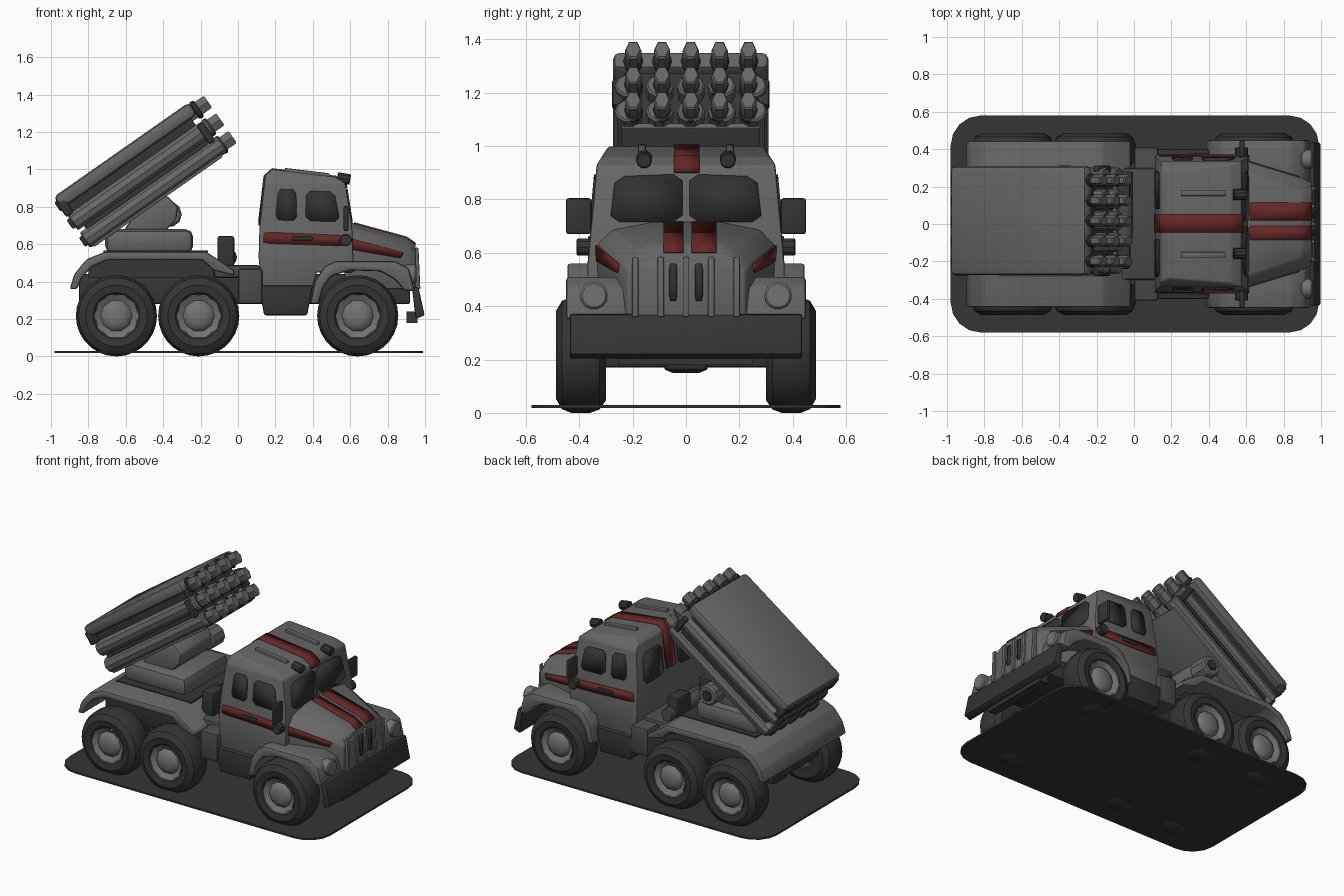
import bpy, bmesh, math
from mathutils import Matrix, Vector

cube = bpy.data.objects.get("Cube")
if cube:
    bpy.data.objects.remove(cube, do_unlink=True)


def material(name, r, g, b):
    m = bpy.data.materials.new(name)
    m.use_nodes = True
    m.diffuse_color = (r, g, b, 1)
    m.node_tree.nodes["Principled BSDF"].inputs["Base Color"].default_value = (r, g, b, 1)
    return m


BODY = material("body grey", .135, .135, .135)
LIGHT = material("light grey", .17, .17, .17)
MID = material("frame grey", .07, .07, .07)
DARK = material("dark grey", .035, .035, .035)
GLASS = material("dark glass", .032, .032, .032)
RED = material("stripe red", .13, .02, .02)
I = Matrix.Identity(4)


def finish(name, bm, mat, M=I, bevel=0, seg=2):
    bmesh.ops.recalc_face_normals(bm, faces=bm.faces)
    if bevel:
        edges = [e for e in bm.edges if e.calc_face_angle(0) > .35]
        bmesh.ops.bevel(bm, geom=edges, offset=bevel, segments=seg, affect='EDGES',
                        profile=.5, clamp_overlap=True)
    me = bpy.data.meshes.new(name)
    bm.to_mesh(me)
    bm.free()
    me.materials.append(mat)
    me.shade_smooth()
    me.set_sharp_from_angle(angle=math.radians(35))
    ob = bpy.data.objects.new(name, me)
    bpy.context.collection.objects.link(ob)
    ob.matrix_world = M
    return ob


def prism_mesh(profile, y0, y1):
    # closed xz profile extruded along y
    bm = bmesh.new()
    face = bm.faces.new([bm.verts.new((x, y0, z)) for x, z in profile])
    new = bmesh.ops.extrude_face_region(bm, geom=[face])["geom"]
    bmesh.ops.translate(bm, vec=(0, y1 - y0, 0),
                        verts=[v for v in new if isinstance(v, bmesh.types.BMVert)])
    return bm


def prism(name, profile, y0, y1, mat, bevel=0, M=I):
    return finish(name, prism_mesh(profile, y0, y1), mat, M, bevel)


def box(name, x0, x1, y0, y1, z0, z1, mat, bevel=0, M=I):
    return prism(name, [(x0, z0), (x1, z0), (x1, z1), (x0, z1)], y0, y1, mat, bevel, M)


def lathe(name, profile, mat, M=I, n=24):
    # (radius, height) profile spun round local z
    bm = bmesh.new()
    vs = [bm.verts.new((r, 0, h)) for r, h in profile]
    es = [bm.edges.new(p) for p in zip(vs, vs[1:])]
    bmesh.ops.spin(bm, geom=vs + es, cent=(0, 0, 0), axis=(0, 0, 1),
                   angle=math.tau, steps=n, use_merge=True)
    bmesh.ops.remove_doubles(bm, verts=bm.verts, dist=1e-5)
    return finish(name, bm, mat, M)


def rod(name, a, b, r, mat, n=12, M=I):
    a, b = Vector(a), Vector(b)
    h = (b - a).length
    turn = (b - a).to_track_quat('Z', 'Y').to_matrix().to_4x4()
    return lathe(name, [(0, 0), (r * .85, 0), (r, r * .15), (r, h - r * .15), (r * .85, h), (0, h)],
                 mat, M @ Matrix.Translation(a) @ turn, n)


def ribbon(name, pairs, mat):
    # thin plate laid along pairs of edge points
    bm = bmesh.new()
    rows = [[bm.verts.new(p) for p in pair] for pair in pairs]
    for (a, b), (c, d) in zip(rows, rows[1:]):
        bm.faces.new((a, b, d, c))
    ob = finish(name, bm, mat)
    mod = ob.modifiers.new("thickness", 'SOLIDIFY')
    mod.thickness, mod.offset = .009, 0


def pane(name, corners, place, mat=GLASS, cut=.14):
    # flat plate with clipped corners, placed on a surface by a rule
    pts = []
    for i, c in enumerate(corners):
        c = Vector(c)
        for other in (corners[i - 1], corners[(i + 1) % len(corners)]):
            pts.append(place(*c.lerp(Vector(other), cut)))
    bm = bmesh.new()
    bm.faces.new([bm.verts.new(p) for p in pts])
    ob = finish(name, bm, mat)
    mod = ob.modifiers.new("thickness", 'SOLIDIFY')
    mod.thickness, mod.offset = .009, 0


def mix(t, t0, t1, a, b):
    return a + (b - a) * (t - t0) / (t1 - t0)


# ground plate with rounded corners
bm = prism_mesh([(-.98, .018), (.99, .018), (.99, .03), (-.98, .03)], -.58, .58)
upright = [e for e in bm.edges if abs(e.verts[0].co.z - e.verts[1].co.z) > .005]
bmesh.ops.bevel(bm, geom=upright, offset=.16, segments=4, affect='EDGES', profile=.5)
finish("ground_plate", bm, DARK)

# wheels and axles
tyre = [(.1, .3), (.17, .3), (.205, .325), (.217, .36), (.217, .43), (.203, .465),
        (.165, .487), (.125, .48), (.11, .46)]
hub = [(.118, .474), (.085, .455), (.075, .47), (.045, .483), (0, .486)]
for label, x in (("rear", -.65), ("middle", -.21), ("front", .64)):
    for side, s in (("left", 1), ("right", -1)):
        M = Matrix.Translation((x, 0, .217)) @ Matrix.Rotation(-s * math.pi / 2, 4, 'X')
        lathe(f"{label}_tyre_{side}", tyre, DARK, M, 28)
        lathe(f"{label}_hub_{side}", hub, LIGHT, M, 10)
    box(f"{label}_axle", x - .04, x + .04, -.32, .32, .17, .26, DARK, .015)
    box(f"{label}_differential", x - .08, x + .08, -.09, .09, .15, .29, DARK, .04)

# chassis and the boxes behind and below the cab
box("chassis", -.85, .92, -.22, .22, .28, .44, DARK, .01)
box("bed_frame", -.8, -.12, -.27, .27, .42, .52, DARK)
box("side_lockers", 0, .13, -.41, .41, .28, .47, MID, .015)
prism("cab_step", [(.11, .38), (.4, .38), (.37, .22), (.14, .22)], -.4, .4, DARK, .01)
box("gearbox_cover", -.13, .12, -.3, .3, .42, .49, MID, .02)
for y in (-.24, .1):
    box("deck_box", -.11, -.02, y, y + .14, .48, .645, DARK, .015)
rod("spare_cylinder", (-.05, -.08, .53), (-.05, .28, .53), .045, MID)

# curved rear bed
prism("rear_bed", [(-.9, .36), (-.875, .44), (-.81, .52), (-.71, .56), (-.17, .56), (-.11, .52),
                   (-.02, .46), (-.02, .43), (-.13, .46), (-.19, .515), (-.7, .515),
                   (-.78, .48), (-.835, .42), (-.86, .36)], -.445, .445, BODY, .012)
box("bed_deck", -.72, -.16, -.28, .28, .555, .566, DARK)

# cab shell, tapered with height
def half_width(z):
    if z < .55:
        return .37
    return mix(z, .55, .93, .37, .335) if z < .93 else mix(z, .93, 1, .335, .29)


bm = prism_mesh([(.125, .37), (.11, .53), (.115, .7), (.145, .97), (.185, 1), (.52, .96),
                 (.575, .925), (.61, .7), (.62, .45), (.42, .45), (.4, .37)], -1, 1)
for z in (.55, .93):
    bmesh.ops.bisect_plane(bm, geom=bm.verts[:] + bm.edges[:] + bm.faces[:],
                           plane_co=(0, 0, z), plane_no=(0, 0, 1))
for v in bm.verts:
    v.co.y *= half_width(v.co.z)
finish("cab", bm, BODY, I, .012)

# bonnet, lofted from half sections
sections = [(.57, [(.345, .36), (.345, .64), (.29, .695), (.13, .725)]),
            (.9, [(.245, .36), (.245, .56), (.18, .615), (.13, .635)]),
            (.95, [(.22, .36), (.22, .53), (.17, .58), (.12, .6)])]
bm = bmesh.new()
rings = [[bm.verts.new((x, y, z)) for y, z in half] +
         [bm.verts.new((x, -y, z)) for y, z in reversed(half)] for x, half in sections]
for a, b in zip(rings, rings[1:]):
    for i in range(len(a)):
        j = (i + 1) % len(a)
        bm.faces.new((a[i], a[j], b[j], b[i]))
bm.faces.new(rings[0])
bm.faces.new(rings[-1])
finish("bonnet", bm, BODY, I, .008)

# grille, slots and bumper
prism("grille", [(.93, .36), (.965, .36), (.955, .56), (.93, .58)], -.2, .2, BODY, .008)
for i in range(5):
    y = (i - 2) * .095
    prism("grille_rib", [(.95, .36), (.975, .36), (.965, .58), (.95, .585)], y - .012, y + .012, BODY, .005)
for y in (-.048, .048):
    pane("grille_slot", [(y - .015, .42), (y + .015, .42), (y + .015, .56), (y - .015, .56)],
         lambda y, z: (mix(z, .36, .56, .967, .957), y, z))
prism("bumper", [(.93, .37), (.965, .37), (.998, .22), (.95, .2)], -.435, .435, DARK, .008)
box("bumper_skirt", .9, .96, -.25, .25, .18, .24, DARK)

# paired cab details
for side, s in (("left", 1), ("right", -1)):
    def on_cab(x, z):
        return (x, s * (half_width(z) + .002), z)

    def on_bonnet(x, z):
        return (x, s * (mix(x, .57, .9, .345, .245) + .002), z)

    def on_screen(y, z):
        return (mix(z, .7, .925, .612, .577), s * y, z)

    def on_back(y, z):
        return (mix(z, .7, .97, .113, .143), s * y, z)

    prism(f"front_fender_{side}",
          [(.385, .28), (.41, .4), (.46, .48), (.52, .51), (.84, .51), (.915, .47), (.945, .35),
           (.89, .35), (.84, .41), (.76, .455), (.6, .46), (.5, .43), (.455, .37), (.43, .28)],
          *sorted((s * .22, s * .45)), BODY, .015)
    rod(f"headlight_{side}", (.89, s * .345, .44), (.955, s * .345, .44), .052, LIGHT, 14)
    pane(f"rear_side_window_{side}", [(.2, .73), (.315, .725), (.31, .89), (.215, .895)], on_cab)
    pane(f"door_window_{side}", [(.36, .725), (.545, .72), (.515, .88), (.365, .885)], on_cab)
    pane(f"windscreen_{side}", [(.013, .715), (.285, .715), (.265, .885), (.013, .895)], on_screen)
    pane(f"back_window_{side}", [(.08, .7), (.29, .7), (.27, .9), (.08, .9)], on_back)
    pane(f"cab_stripe_{side}", [(.135, .605), (.57, .59), (.6, .645), (.14, .665)], on_cab, RED, .08)
    pane(f"bonnet_stripe_{side}", [(.585, .575), (.87, .525), (.885, .558), (.585, .635)],
         on_bonnet, RED, .06)
    box(f"door_handle_{side}", .29, .4, *sorted((s * .35, s * .378)), .62, .64, DARK, .005)
    box(f"mirror_{side}", .565, .59, *sorted((s * .355, s * .45)), .67, .805, DARK, .01)
    rod(f"mirror_arm_{side}", (.575, s * .33, .7), (.575, s * .38, .7), .01, DARK, 8)
    rod(f"side_lamp_{side}", (.575, s * .33, .622), (.575, s * .41, .622), .034, DARK, 10)
    prism(f"roof_rib_{side}", [(.25, .98), (.25, 1.008), (.49, .979), (.49, .95)],
          *sorted((s * .15, s * .18)), BODY, .006)
    rod(f"roof_lamp_{side}", (.53, s * .157, .957), (.6, s * .157, .945), .03, DARK, 10)

# centre stripes over the roof and along the bonnet
ribbon("roof_stripe", [((x, -.045, z), (x, .05, z)) for x, z in
       ((.112, .72), (.141, .965), (.183, 1.002), (.521, .962), (.576, .926), (.581, .9))], RED)
for y0, y1 in ((-.085, -.01), (.02, .115)):
    ribbon("bonnet_top_stripe", [((x, y0, z), (x, y1, z)) for x, z in
           ((.62, .713), (.9, .637), (.95, .602))], RED)

# turret
box("turret_base", -.71, -.24, -.23, .25, .55, .68, BODY, .04)
prism("turret_arms", [(-.62, .66), (-.5, .84), (-.38, .86), (-.32, .8), (-.33, .73), (-.4, .66)],
      -.16, .2, BODY, .015)
rod("elevation_wheel", (-.37, .17, .76), (-.37, .3, .76), .07, BODY, 10)
rod("elevation_wheel_cap", (-.37, .28, .76), (-.37, .312, .76), .035, DARK, 8)

# tilted launcher, built level and then raised
L = Matrix.Translation((-.803, .018, .58)) @ Matrix.Rotation(-math.radians(35), 4, 'Y')
box("launcher_top", .005, .89, -.292, .292, .25, .328, BODY, .025, L)
box("launcher_core", .05, .85, -.25, .25, .01, .26, DARK, 0, L)
box("launcher_floor", .03, .87, -.26, .26, -.015, .01, BODY, .005, L)
for row in range(3):
    for col in range(5):
        y, z = (col - 2) * .108, .042 + row * .115
        if row < 2:
            rod("launch_tube", (.01, y * 1.08, z), (.91, y * 1.08, z), .052, BODY, 10, L)
        squash = Matrix.Translation((0, y, z)) @ Matrix.Diagonal((1, .68, 1, 1))
        rod("tube_muzzle", (.84, 0, 0), (.975, 0, 0), .045, BODY, 6, L @ squash)
        rod("muzzle_collar", (.885, 0, 0), (.915, 0, 0), .053, DARK, 8, L @ squash)
        box("tube_breech", -.008, .05, y - .033, y + .033, z - .03, z + .03, DARK, .008, L)
for s in (-1, 1):
    box("launcher_rail", .06, .84, *sorted((s * .24, s * .272)), .085, .11, DARK, 0, L)
    box("front_clamp", .85, .89, *sorted((s * .25, s * .295)), .08, .2, DARK, .01, L)
    box("rear_clamp", .0, .05, *sorted((s * .24, s * .293)), .2, .29, DARK, .01, L)
